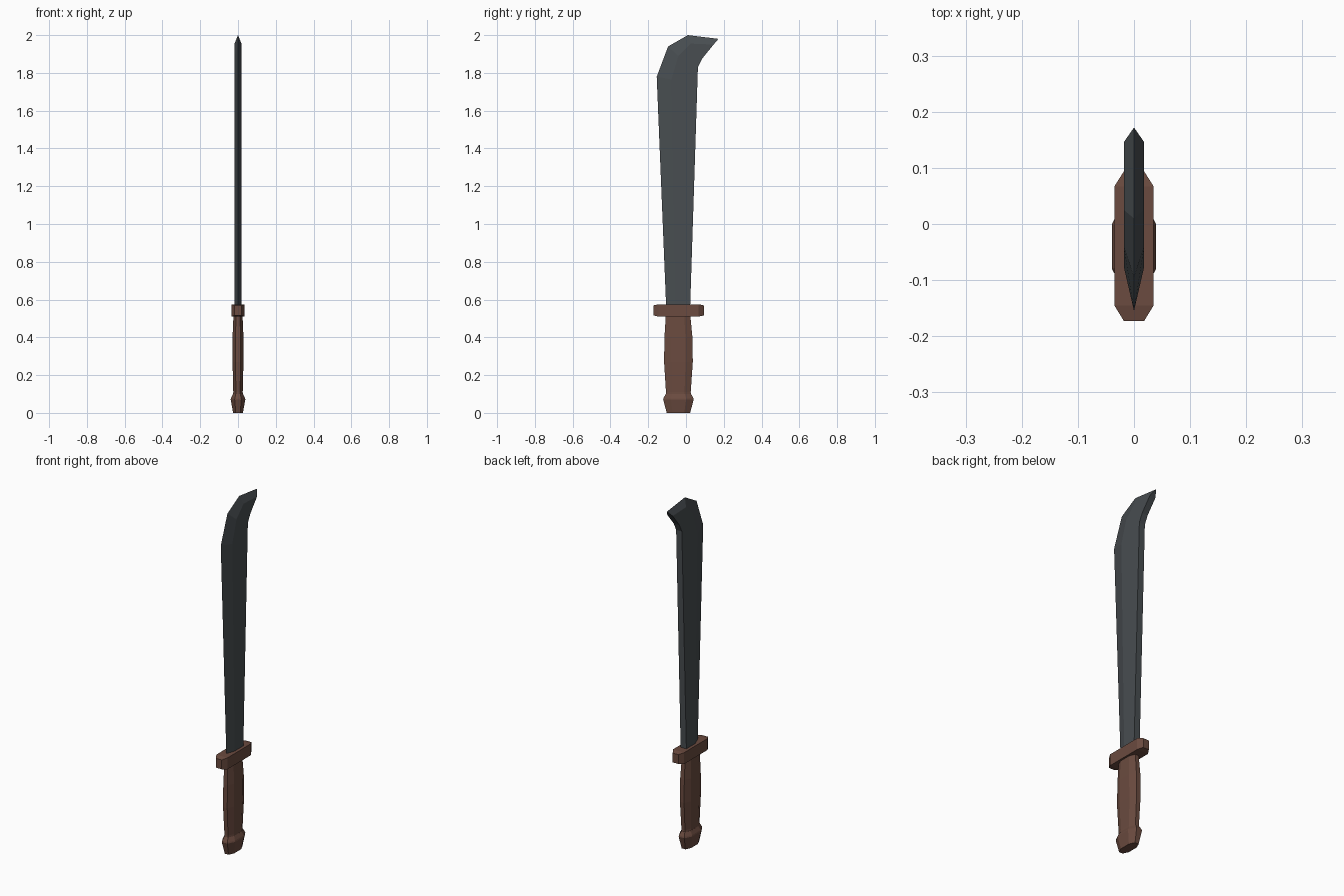
import bpy, bmesh

if "Cube" in bpy.data.objects:
    bpy.data.objects.remove(bpy.data.objects["Cube"])


def material(name, rgb):
    m = bpy.data.materials.new(name)
    m.diffuse_color = (*rgb, 1)
    m.use_nodes = True
    m.node_tree.nodes["Principled BSDF"].inputs["Base Color"].default_value = m.diffuse_color
    return m


steel = material("dark_steel", (0.065, 0.075, 0.082))
wood = material("brown_wood", (0.145, 0.07, 0.05))


def finish(name, bm, mat):
    bmesh.ops.remove_doubles(bm, verts=bm.verts, dist=1e-5)
    bmesh.ops.recalc_face_normals(bm, faces=bm.faces)
    mesh = bpy.data.meshes.new(name)
    bm.to_mesh(mesh)
    bm.free()
    mesh.materials.append(mat)
    ob = bpy.data.objects.new(name, mesh)
    bpy.context.collection.objects.link(ob)
    return ob


def loft(name, rings, mat):
    """Skin equal-length closed rings and cap both ends."""
    bm = bmesh.new()
    loops = [[bm.verts.new(p) for p in ring] for ring in rings]
    n = len(loops[0])
    for a, b in zip(loops, loops[1:]):
        for i in range(n):
            j = (i + 1) % n
            bm.faces.new((a[i], a[j], b[j], b[i]))
    bm.faces.new(loops[0])
    bm.faces.new(loops[-1])
    return finish(name, bm, mat)


def octagon(z, x, y0, y1):
    """Elongated octagon cross-section, flat on its long sides."""
    c, h = (y0 + y1) / 2, (y1 - y0) / 2
    a, b = x * 0.45, h * 0.5
    pts = [(x, -b), (x, b), (a, h), (-a, h), (-x, b), (-x, -b), (-a, -h), (a, -h)]
    return [(px, c + py, z) for px, py in pts]


# Blade: sharp front edge, bevel line and flat spine, as (y, z) rows
T = 0.018
edge = [(-0.105, 0.56), (-0.155, 1.78), (-0.095, 1.94), (0.01, 2.0), (0.172, 1.98)]
bevel = [(-0.055, 0.56), (-0.077, 1.765), (-0.04, 1.89), (0.025, 1.955), (0.146, 1.95)]
spine = [(0.022, 0.56), (0.063, 1.83), (0.085, 1.875), (0.146, 1.95)]
bm = bmesh.new()
e = [bm.verts.new((0, y, z)) for y, z in edge]
sides = []
for s in (-T, T):
    b = [bm.verts.new((s, y, z)) for y, z in bevel]
    p = [bm.verts.new((s, y, z)) for y, z in spine[:-1]] + [b[-1]]
    sides.append((b, p))
    for i in range(4):
        bm.faces.new((e[i], e[i + 1], b[i + 1], b[i]))
    bm.faces.new((b[0], b[1], p[1], p[0]))
    bm.faces.new((b[1], b[2], p[2], p[1]))
    bm.faces.new((b[2], b[3], p[3], p[2]))
(bl, pl), (br, pr) = sides
for i in range(3):
    bm.faces.new((pl[i], pl[i + 1], pr[i + 1], pr[i]))
bm.faces.new((e[4], bl[4], br[4]))
bm.faces.new((e[0], bl[0], pl[0], pr[0], br[0]))
finish("blade", bm, steel)

# Guard: bar with tapered ends
guard = []
for y, x, z0, z1 in [(-0.173, 0.018, 0.516, 0.569), (-0.145, 0.035, 0.51, 0.575),
                     (0.067, 0.035, 0.51, 0.575), (0.094, 0.018, 0.516, 0.569)]:
    guard.append([(-x, y, z0), (x, y, z0), (x, y, z1), (-x, y, z1)])
loft("guard", guard, wood)

# Grip: swelling octagonal handle
loft("grip", [octagon(*r) for r in [
    (0.07, 0.028, -0.108, 0.028), (0.11, 0.025, -0.106, 0.025),
    (0.27, 0.029, -0.116, 0.036), (0.40, 0.029, -0.114, 0.034),
    (0.515, 0.024, -0.107, 0.023)]], wood)

# Pommel: flared cap
loft("pommel", [octagon(*r) for r in [
    (0.0, 0.026, -0.102, 0.022), (0.072, 0.039, -0.121, 0.041),
    (0.079, 0.037, -0.119, 0.039), (0.10, 0.026, -0.107, 0.027)]], wood)
